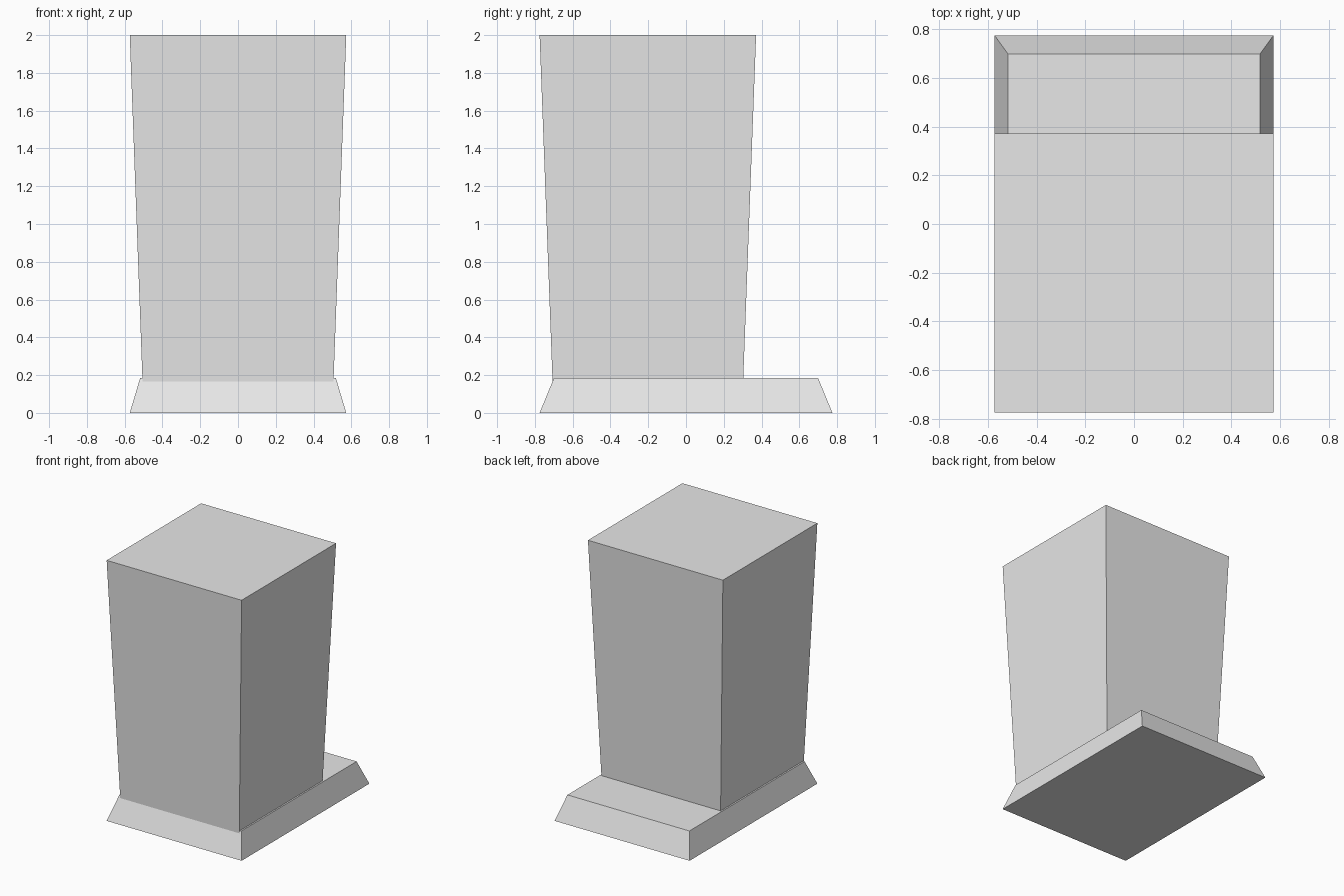
import bpy
import bmesh

cube = bpy.data.objects.get("Cube")
if cube:
    bpy.data.objects.remove(cube, do_unlink=True)

# One plain grey for the whole model
grey = bpy.data.materials.new("light_grey")
grey.use_nodes = True
colour = (0.8, 0.8, 0.8, 1)
grey.diffuse_color = colour
grey.node_tree.nodes["Principled BSDF"].inputs["Base Color"].default_value = colour


def tapered_block(name, y, z_low, z_high, low, high):
    """Four-sided block; low and high are the half sizes (x, y) of its ends."""
    bm = bmesh.new()
    bmesh.ops.create_cube(bm, size=2)
    for v in bm.verts:
        half = high if v.co.z > 0 else low
        v.co.x *= half[0]
        v.co.y = y + v.co.y * half[1]
        v.co.z = z_high if v.co.z > 0 else z_low
    mesh = bpy.data.meshes.new(name)
    bm.to_mesh(mesh)
    bm.free()
    mesh.materials.append(grey)
    obj = bpy.data.objects.new(name, mesh)
    bpy.context.collection.objects.link(obj)
    return obj


# Bevelled plinth, longer towards the back
tapered_block("base", 0, 0, 0.185, (0.573, 0.775), (0.518, 0.699))

# Tall body that widens upwards, its foot sunk into the base
tapered_block("body", -0.202, 0.1, 2, (0.503, 0.502), (0.573, 0.573))
